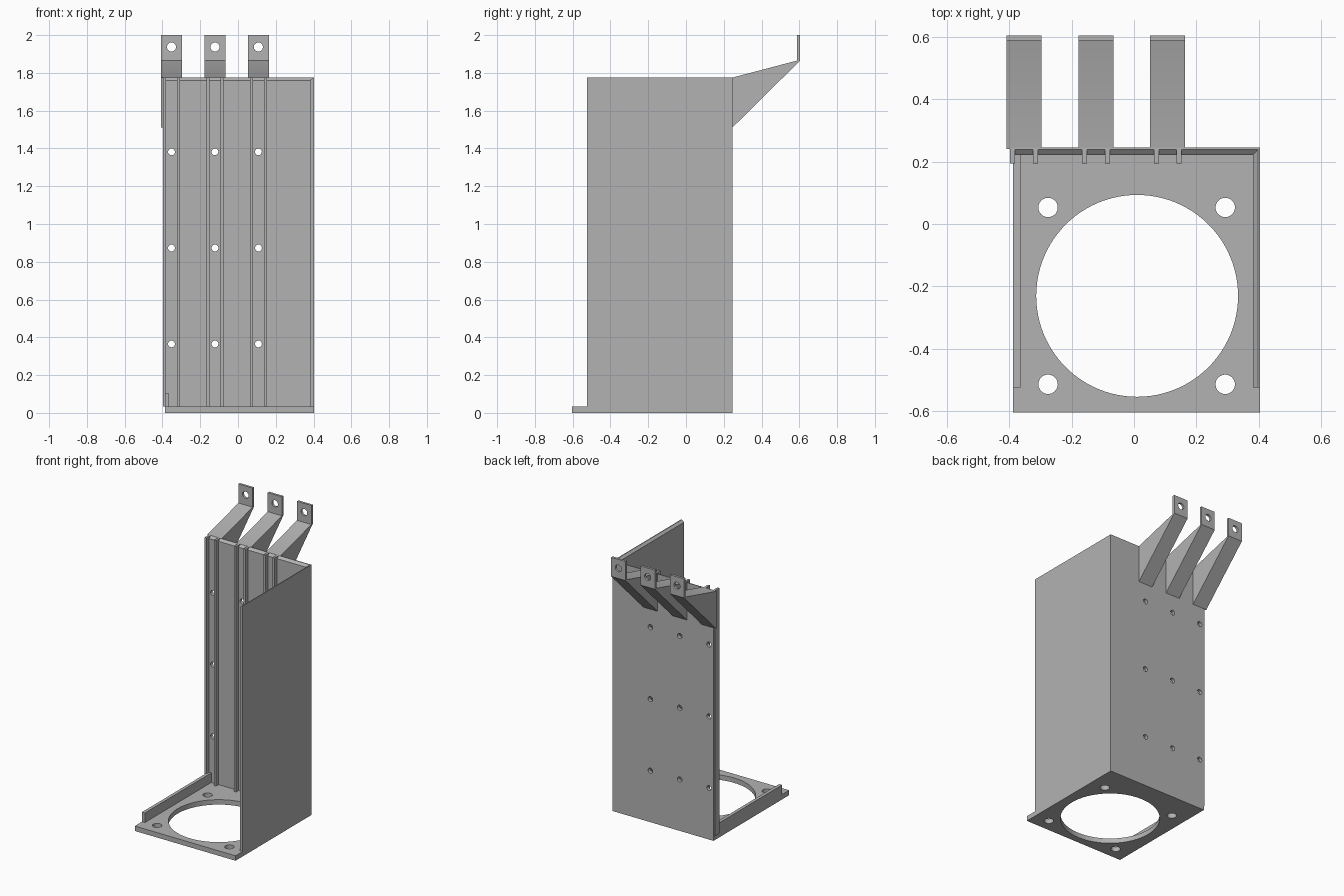
import bpy, bmesh, math
from mathutils import Matrix

if "Cube" in bpy.data.objects:
    bpy.data.objects.remove(bpy.data.objects["Cube"])

grey = bpy.data.materials.new("plain grey")
grey.diffuse_color = (0.45, 0.45, 0.45, 1)
grey.use_nodes = True
grey.node_tree.nodes["Principled BSDF"].inputs["Base Color"].default_value = grey.diffuse_color


def prism(name, profile, axis, lo, hi):
    """Extrude a closed 2D profile along x or y (profile is (other axis, z))."""
    bm = bmesh.new()
    place = (lambda p, t: (t, p[0], p[1])) if axis == 'x' else (lambda p, t: (p[0], t, p[1]))
    face = bm.faces.new([bm.verts.new(place(p, lo)) for p in profile])
    ext = bmesh.ops.extrude_face_region(bm, geom=[face])
    move = (hi - lo, 0, 0) if axis == 'x' else (0, hi - lo, 0)
    bmesh.ops.translate(bm, vec=move, verts=[v for v in ext["geom"] if isinstance(v, bmesh.types.BMVert)])
    bmesh.ops.recalc_face_normals(bm, faces=bm.faces)
    return finish(name, bm)


def finish(name, bm):
    mesh = bpy.data.meshes.new(name)
    bm.to_mesh(mesh)
    bm.free()
    mesh.materials.append(grey)
    ob = bpy.data.objects.new(name, mesh)
    bpy.context.collection.objects.link(ob)
    return ob


def box(name, x0, x1, y0, y1, z0, z1):
    return prism(name, [(y0, z0), (y1, z0), (y1, z1), (y0, z1)], 'x', x0, x1)


def drill(ob, holes, axis):
    """Cut round holes, each (centre, radius, sides), along y or z."""
    bm = bmesh.new()
    rot = Matrix.Rotation(math.pi / 2, 4, 'X') if axis == 'y' else Matrix()
    for centre, radius, sides in holes:
        bmesh.ops.create_cone(bm, cap_ends=True, segments=sides, radius1=radius, radius2=radius,
                              depth=0.2, matrix=Matrix.Translation(centre) @ rot)
    cutter = finish("hole_cutter", bm)
    cutter.hide_render = True
    mod = ob.modifiers.new("holes", 'BOOLEAN')
    mod.operation, mod.solver, mod.object = 'DIFFERENCE', 'EXACT', cutter
    bpy.context.view_layer.objects.active = ob
    bpy.ops.object.modifier_apply(modifier=mod.name)
    bpy.data.objects.remove(cutter)
    ob.select_set(True)
    bpy.ops.object.shade_smooth_by_angle(angle=math.radians(30))
    ob.select_set(False)


L, R, BACK, TOP, FLOOR = -0.387, 0.403, 0.245, 1.775, 0.035

# Base plate with fan opening and four screw holes
base = box("base_plate", L, R, -0.603, BACK, 0, FLOOR)
drill(base, [((0.01, -0.23, 0), 0.323, 96)] +
      [((x, y, 0), 0.031, 32) for x in (-0.275, 0.292) for y in (-0.513, 0.053)], 'z')

# Back wall with bevelled inner top edge and mounting holes
columns = (-0.352, -0.122, 0.108)
back = prism("back_wall", [(0.221, FLOOR), (BACK, FLOOR), (BACK, TOP), (0.239, TOP), (0.221, TOP - 0.015)],
             'x', L, R)
drill(back, [((x, 0.23, z), 0.018, 24) for x in columns for z in (0.365, 0.873, 1.382)], 'y')

# Tall right wall and low left rail
prism("right_wall", [(0.381, FLOOR), (R, FLOOR), (R, TOP), (0.397, TOP), (0.381, TOP - 0.015)],
      'y', -0.523, BACK)
box("left_rail", L, -0.364, -0.523, 0.23, FLOOR, 0.103)

for x in columns:
    # Pair of guide ribs beside each hole column
    for side in (-1, 1):
        c = x + side * 0.0365
        box("guide_rib", c - 0.008, c + 0.008, 0.193, 0.24, FLOOR, TOP)
    # Sloped bracket with an upright drilled tab
    arm = prism("bracket", [(0.24, 1.51), (BACK, 1.51), (0.604, 1.865), (0.604, 2.0), (0.587, 2.0),
                            (0.587, 1.865), (BACK, TOP), (0.24, TOP)], 'x', x - 0.056, x + 0.056)
    drill(arm, [((x, 0.6, 1.937), 0.024, 32)], 'y')
